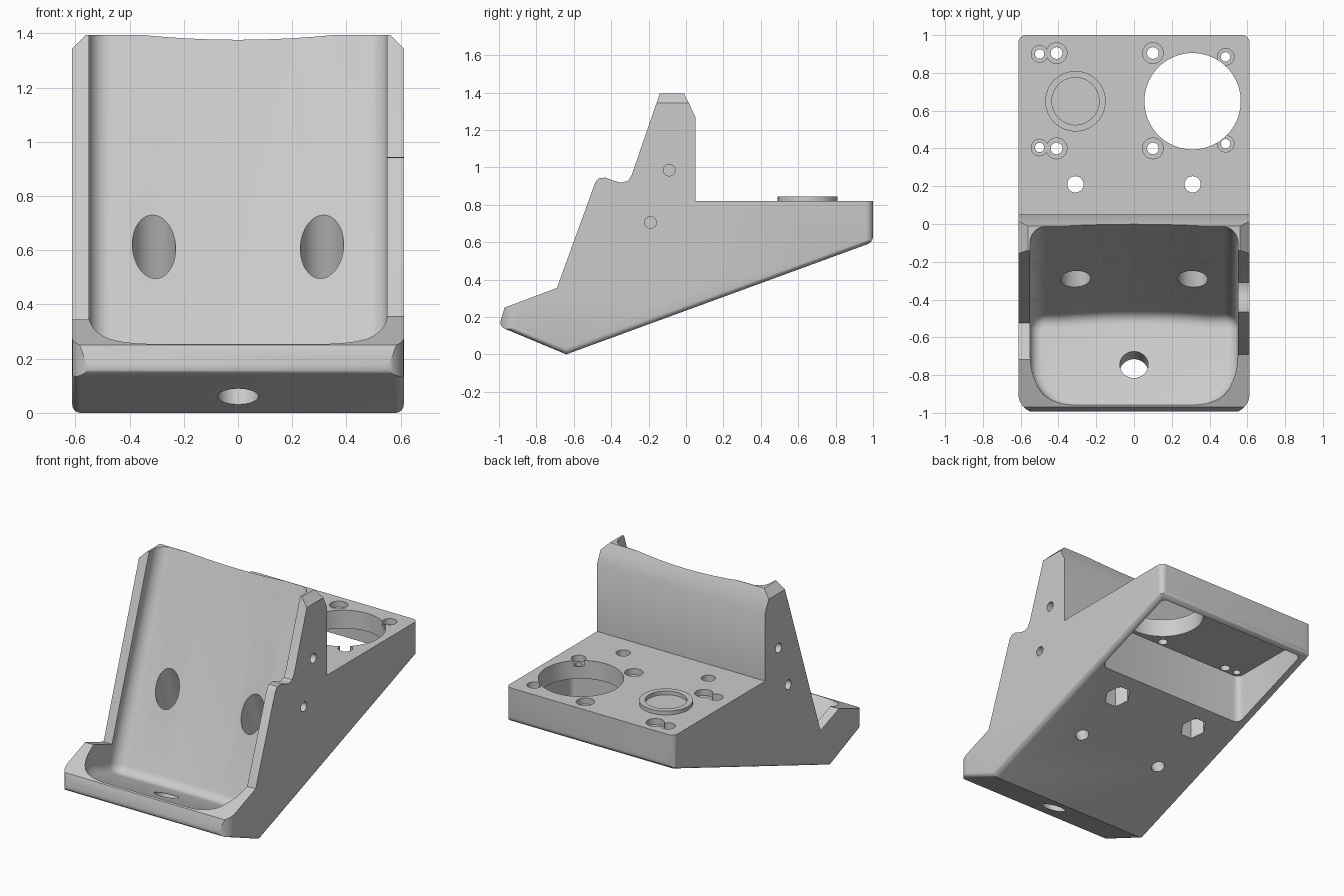
import bpy, bmesh
from math import cos, sin, pi, radians
from mathutils import Matrix, Vector

if "Cube" in bpy.data.objects:
    bpy.data.objects.remove(bpy.data.objects["Cube"])

grey = bpy.data.materials.new("plain grey")
grey.use_nodes = True
grey.diffuse_color = (0.6, 0.6, 0.6, 1)
grey.node_tree.nodes["Principled BSDF"].inputs["Base Color"].default_value = (0.6, 0.6, 0.6, 1)

FLAT = Matrix.Identity(4)
SIDE = Matrix(((0, 0, 1, 0), (1, 0, 0, 0), (0, 1, 0, 0), (0, 0, 0, 1)))  # profile in y, z
FRONT = Matrix.Rotation(pi / 2, 4, 'X')                                  # profile in x, z
TILT = radians(20)
W = 0.612


def at(x, y, z, rot=FLAT):
    return Matrix.Translation((x, y, z)) @ rot


def circle(r, n=48):
    return [(r * cos(2 * pi * i / n), r * sin(2 * pi * i / n)) for i in range(n)]


def rounded(x0, x1, y0, y1, r_low, r_high, n=10):
    pts = []
    corners = ((x1, y1, -1, -1, r_high), (x0, y1, 1, -1, r_high),
               (x0, y0, 1, 1, r_low), (x1, y0, -1, 1, r_low))
    for k, (x, y, sx, sy, r) in enumerate(corners):
        for i in range(n + 1):
            a = pi / 2 * (k + i / n)
            pts.append((x + sx * r + r * cos(a), y + sy * r + r * sin(a)))
    return pts


def prism(name, pts, lo, hi, frame=FLAT, bevel=0, pick=None, segments=5):
    """Extrude a closed outline from lo to hi, optionally rounding chosen edges."""
    bm = bmesh.new()
    face = bm.faces.new([bm.verts.new((x, y, lo)) for x, y in pts])
    ext = bmesh.ops.extrude_face_region(bm, geom=[face])
    top = [v for v in ext["geom"] if isinstance(v, bmesh.types.BMVert)]
    bmesh.ops.translate(bm, verts=top, vec=(0, 0, hi - lo))
    bmesh.ops.recalc_face_normals(bm, faces=bm.faces)
    if bevel:
        bmesh.ops.bevel(bm, geom=[e for e in bm.edges if pick(e)], offset=bevel,
                        segments=segments, profile=0.5, affect='EDGES')
    bm.transform(frame)
    mesh = bpy.data.meshes.new(name)
    bm.to_mesh(mesh)
    bm.free()
    mesh.materials.append(grey)
    obj = bpy.data.objects.new(name, mesh)
    bpy.context.scene.collection.objects.link(obj)
    return obj


def carve(obj, cutters, operation='DIFFERENCE'):
    """Apply booleans one after another, then discard the cutters."""
    for cutter in cutters:
        cutter.hide_render = True
        mod = obj.modifiers.new("carve", 'BOOLEAN')
        mod.operation, mod.solver, mod.object = operation, 'EXACT', cutter
    graph = bpy.context.evaluated_depsgraph_get()
    mesh = bpy.data.meshes.new_from_object(obj.evaluated_get(graph))
    obj.modifiers.clear()
    obj.data = mesh
    for cutter in cutters:
        bpy.data.objects.remove(cutter)


# Main body: side profile with softened lower edges
profile = [(-1, .15), (-.64, 0), (1, .6), (1, .82), (.05, .82), (.05, 1.27),
           (-.01, 1.395), (-.14, 1.395), (-.29, .96), (-.31, .928), (-.345, .918),
           (-.38, .926), (-.43, .945), (-.465, .942), (-.485, .92), (-.69, .355), (-.97, .25)]
under = {(round(y, 2), round(z, 2)) for y, z in profile[:3]}


def lower_edge(e):
    ends = [(round(v.co.x, 2), round(v.co.y, 2)) for v in e.verts]
    return all(p in under for p in ends) and ends != [profile[1]] * 2


body = prism("stand_body", profile, -W, W, SIDE, 0.03, lower_edge, 4)
carve(body, [prism("plan_outline", rounded(-W, W, -1, 1, .1, .04), -1, 2)], 'INTERSECT')

# Tilted cradle with rounded floor and a gently bowed back
cradle = rounded(-.55, .55, -.55, -.018, .25, .08)
bow = [(x / 10, -.018 * (x / 4) ** 2) for x in range(4, -5, -1)]
cradle = cradle[:11] + bow + cradle[11:]
cutters = [prism("cradle_cut", cradle, 0, 2, at(0, -.476, .072, Matrix.Rotation(-TILT, 4, 'X')),
                 0.06, lambda e: all(abs(v.co.z) < 1e-5 for v in e.verts))]

# Lowered side wall on the right
cutters.append(prism("side_notch", [(-.14, 1.392), (-.525, .275), (-.72, .346), (-.9, 1.4)],
                     -.8, -.5, SIDE))

# Wide hollow under the deck
cutters.append(prism("deck_hollow", rounded(-.55, .57, .365, .965, .04, .03, 4), -.2, .7))

for s in (-1, 1):
    # Chamfered top corners
    cutters.append(prism("corner_chamfer", [(s * .552, 1.405), (s * .632, 1.325), (s * .65, 1.45)],
                         -1, 1, FRONT))
    # Screw wells through the backrest, square to the underside
    well = at(s * .31, -.135, .185, Matrix.Rotation(TILT, 4, 'X'))
    cutters.append(prism("screw_well", circle(.08), .1, .8, well))
    cutters.append(prism("screw_hole", circle(.042, 32), -.2, .15, well))
    # Deck bolt holes with nut pockets below
    cutters.append(prism("bolt_hole", circle(.043, 32), .1, 1, at(s * .31, .21, 0)))
    cutters.append(prism("nut_pocket", circle(.082, 6), .1, .42, at(s * .31, .21, 0)))
    # Blind holes in the outer sides
    for y, z in ((-.09, .985), (-.19, .705)):
        cutters.append(prism("side_hole", circle(.031, 24), s * .55, s * .7, at(0, y, z, SIDE)))

# Drain hole in the cradle floor
cutters.append(prism("drain_hole", circle(.075), -.2, .3,
                     at(0, -.765, .115, Matrix.Rotation(-TILT, 4, 'X'))))

# Round opening and stepped mounting holes in the deck
cutters.append(prism("round_opening", circle(.255, 80), .5, 1, at(.31, .65, 0)))
mounts = [(-.41, .905, 1), (-.41, .4, 1), (.1, .905, 1), (.1, .4, 1),
          (-.5, .9, .8), (-.5, .405, .8), (.485, .885, .8), (.485, .425, .8)]
for x, y, k in mounts:
    cutters.append(prism("mount_recess", circle(.055 * k, 32), .78, .9, at(x, y, 0)))
    cutters.append(prism("mount_hole", circle(.031 * k, 24), .6, .9, at(x, y, 0)))
carve(body, cutters)

# Raised ring on the deck
ring = prism("raised_ring", circle(.16, 64), .815, .845, at(-.31, .65, 0))
carve(ring, [prism("ring_bore", circle(.125, 64), .7, .9, at(-.31, .65, 0))])

for obj in (body, ring):
    bpy.ops.object.select_all(action='DESELECT')
    obj.select_set(True)
    bpy.context.view_layer.objects.active = obj
    bpy.ops.object.shade_smooth_by_angle(angle=radians(30))
